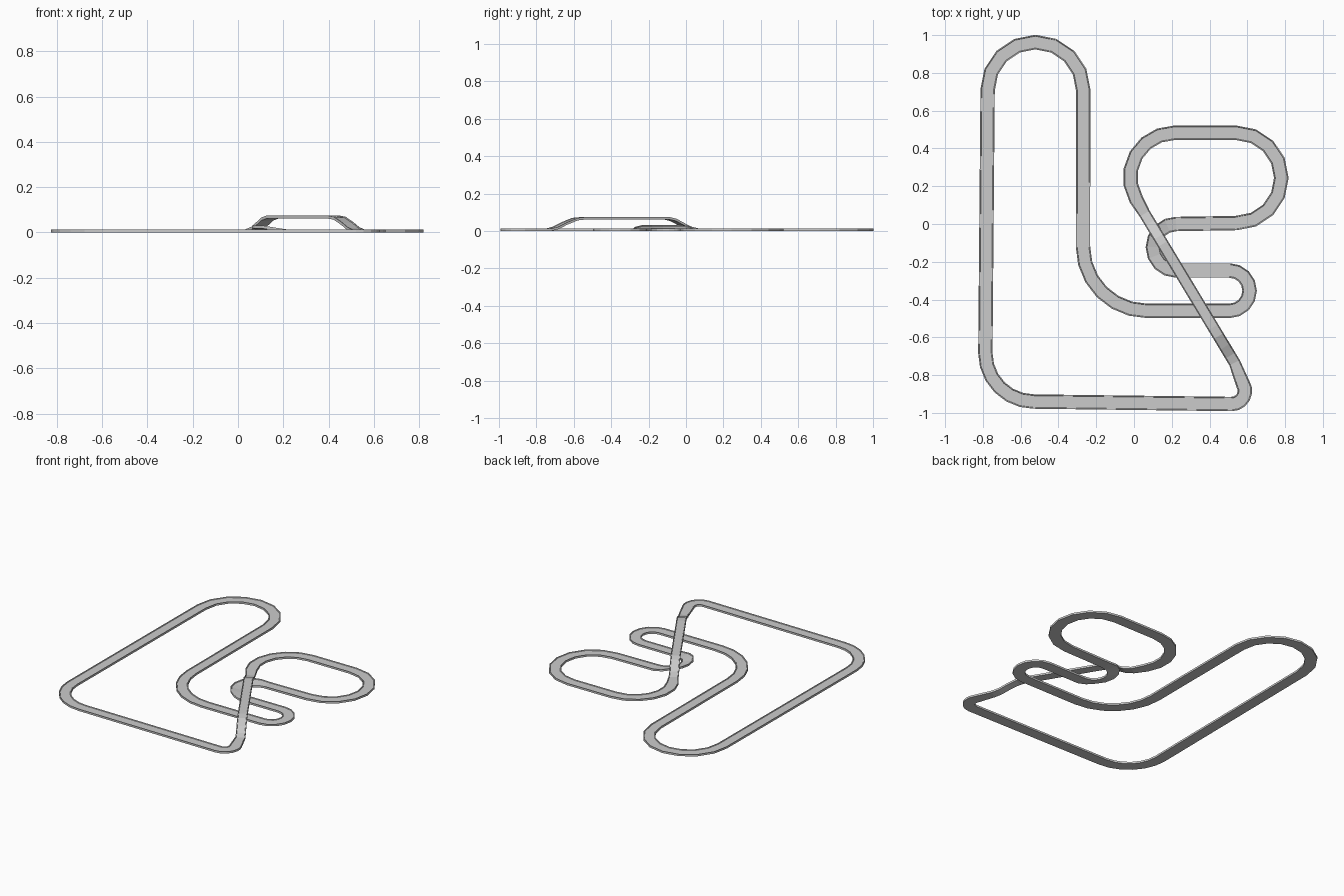
import bpy, bmesh
from math import sin, cos, radians
from mathutils import Vector

if "Cube" in bpy.data.objects:
    bpy.data.objects.remove(bpy.data.objects["Cube"])

path = []  # (x, y, height, left-edge bank, half width)
HALF = 0.038


def arc(cx, cy, r, a0, a1, n, bank=0.0):
    for i in range(n + 1):
        a = radians(a0 + (a1 - a0) * i / n)
        # banking eases in and out at the ends of the bend
        b = bank * min(1.0, i / 2, (n - i) / 2)
        path.append((cx + r * cos(a), cy + r * sin(a), 0.0, b, HALF))


# Circuit, driven clockwise up the long left straight
arc(-0.522, 0.71, 0.253, 180, 0, 8)            # top hairpin
arc(0.07, -0.12, 0.34, 180, 270, 6)            # wide left bend
arc(0.505, -0.353, 0.107, -90, 90, 8)          # tight hairpin
arc(0.223, -0.123, 0.123, 270, 90, 8, 0.018)   # banked hairpin
arc(0.541, 0.244, 0.239, -90, 90, 8)           # right loop
arc(0.215, 0.248, 0.235, 90, 210, 6)           # left loop

# Bridge: (fraction along the straight, height)
a, b = Vector((0.011, 0.13)), Vector((0.578, -0.81))
for t, z in ((0.08, 0.0), (0.13, 0.012), (0.21, 0.053), (0.25, 0.062), (0.72, 0.062),
             (0.77, 0.057), (0.83, 0.034), (0.88, 0.010), (0.92, 0.0)):
    p = a.lerp(b, t)
    path.append((p.x, p.y, z, 0.0, 0.031))

arc(0.517, -0.883, 0.070, 32, -90, 6)          # bottom right corner
arc(-0.53, -0.683, 0.257, 270, 180, 6)         # bottom left corner


def sweep(name, profile):
    """Sweep a closed profile (side -1..1, height) round the closed circuit."""
    bm = bmesh.new()
    rings, n = [], len(path)
    for i, (x, y, z, bank, half) in enumerate(path):
        p = Vector((x, y))
        d0 = (p - Vector(path[i - 1][:2])).normalized()
        d1 = (Vector(path[(i + 1) % n][:2]) - p).normalized()
        d = (d0 + d1).normalized()
        left = Vector((-d.y, d.x)) / max(d.dot(d1), 0.5)   # mitred joint
        ring = []
        for u, h in profile:
            q = p + left * u * half
            ring.append(bm.verts.new((q.x, q.y, z + h + bank * (u + 1) / 2)))
        rings.append(ring)
    m = len(profile)
    for i in range(n):
        r0, r1 = rings[i], rings[(i + 1) % n]
        for j in range(m):
            k = (j + 1) % m
            bm.faces.new((r0[j], r0[k], r1[k], r1[j]))
    bmesh.ops.recalc_face_normals(bm, faces=bm.faces)
    mesh = bpy.data.meshes.new(name)
    bm.to_mesh(mesh)
    bm.free()
    obj = bpy.data.objects.new(name, mesh)
    bpy.context.collection.objects.link(obj)
    return obj


# Road slab and the raised kerb on each side
sweep("road", [(-0.95, 0), (0.95, 0), (0.95, 0.009), (-0.95, 0.009)])
for name, s in (("left_kerb", 1), ("right_kerb", -1)):
    sweep(name, [(s, 0), (s, 0.013), (s * 0.86, 0.013), (s * 0.80, 0.0085), (s * 0.80, 0)])
